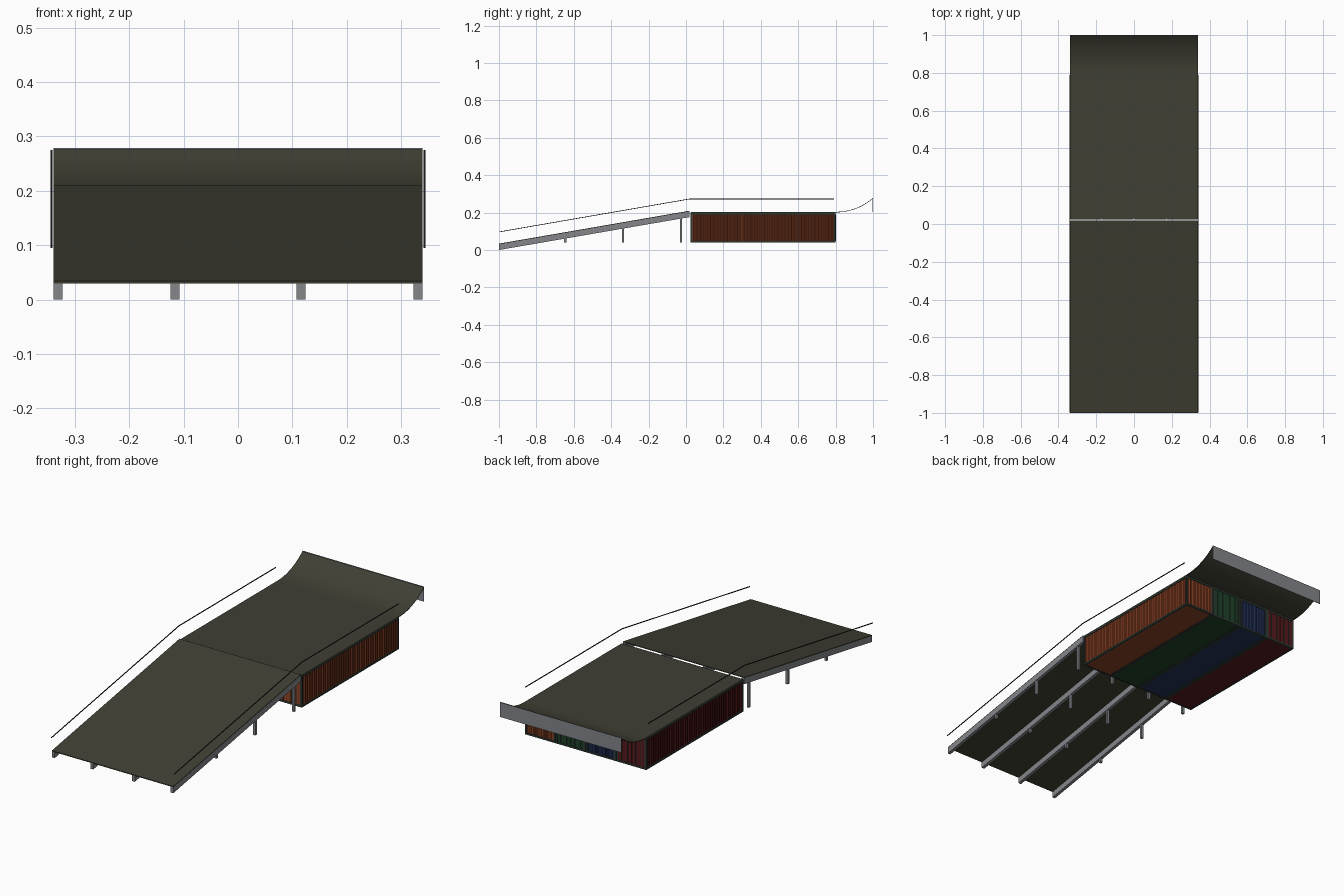
import bpy, bmesh, math
from mathutils import Vector

if "Cube" in bpy.data.objects:
    bpy.data.objects.remove(bpy.data.objects["Cube"])


def mat(name, rgb):
    m = bpy.data.materials.new(name)
    m.diffuse_color = (*rgb, 1)
    m.use_nodes = True
    m.node_tree.nodes["Principled BSDF"].inputs["Base Color"].default_value = m.diffuse_color
    return m


OLIVE = mat("olive deck", (0.052, 0.050, 0.034))
STEEL = mat("grey steel", (0.23, 0.24, 0.26))
FRAME = mat("dark green frame", (0.030, 0.045, 0.036))
BLACK = mat("black rail", (0.015, 0.016, 0.018))
RED = mat("dark red", (0.095, 0.010, 0.012))
BLUE = mat("navy blue", (0.018, 0.034, 0.105))
GREEN = mat("dark green", (0.013, 0.055, 0.022))
ORANGE = mat("rust orange", (0.26, 0.055, 0.019))


def finish(bm, name, material):
    bmesh.ops.recalc_face_normals(bm, faces=bm.faces)
    me = bpy.data.meshes.new(name)
    bm.to_mesh(me)
    bm.free()
    me.materials.append(material)
    ob = bpy.data.objects.new(name, me)
    bpy.context.collection.objects.link(ob)
    return ob


def add_box(bm, lo, hi):
    r = bmesh.ops.create_cube(bm, size=1)
    for v in r["verts"]:
        v.co = Vector([(lo[i] + hi[i]) / 2 + v.co[i] * (hi[i] - lo[i]) for i in range(3)])


def boxes(name, spans, material):
    bm = bmesh.new()
    for lo, hi in spans:
        add_box(bm, lo, hi)
    return finish(bm, name, material)


def prism(name, profile, x0, x1, material):
    """Extrude a closed (y, z) profile along x."""
    bm = bmesh.new()
    f = bm.faces.new([bm.verts.new((x0, y, z)) for y, z in profile])
    r = bmesh.ops.extrude_face_region(bm, geom=[f])
    for v in r["geom"]:
        if isinstance(v, bmesh.types.BMVert):
            v.co.x = x1
    return finish(bm, name, material)


def corrugate(bm, start, end, inward, z0, z1, waves, depth):
    """Trapezoid-wave sheet standing between two (x, y) points."""
    a, b, n = Vector(start), Vector(end), Vector(inward)
    prev = None
    for w in range(waves):
        for t, d in ((0, 0), (0.3, 0), (0.5, 1), (0.8, 1), (1, 0)):
            if t == 1 and w < waves - 1:
                continue
            p = a.lerp(b, (w + t) / waves) + n * (d * depth)
            cur = [bm.verts.new((p.x, p.y, z)) for z in (z0, z1)]
            if prev:
                bm.faces.new((prev[0], cur[0], cur[1], prev[1]))
            prev = cur


# Shipping containers
Y0, Y1, Z0, Z1, HW, B = 0.025, 0.80, 0.04, 0.20, 0.0835, 0.009


def container(cx, label, material, door_at_back):
    xa, xb = cx - HW, cx + HW
    spans = []
    # edge frame: posts, long rails, cross rails
    for x in (xa, xb - B):
        for y in (Y0, Y1 - B):
            spans.append(((x, y, Z0), (x + B, y + B, Z1)))
        for z in (Z0, Z1 - B):
            spans.append(((x, Y0 + B, z), (x + B, Y1 - B, z + B)))
    for y in (Y0, Y1 - B):
        for z in (Z0, Z1 - B):
            spans.append(((xa + B, y, z), (xb - B, y + B, z + B)))
    boxes(label + "_container_frame", spans, FRAME)
    # floor and roof sheets
    boxes(label + "_container_floor_roof",
          [((xa + B, Y0 + B, z), (xb - B, Y1 - B, z + 0.004)) for z in (Z0 + 0.001, Z1 - 0.005)],
          material)
    # corrugated side and end walls
    za, zb, s = Z0 + B, Z1 - B, 0.002
    bm = bmesh.new()
    for x, n in ((xa + s, 1), (xb - s, -1)):
        corrugate(bm, (x, Y0 + B), (x, Y1 - B), (n, 0), za, zb, 42, 0.004)
    ye, n = (Y0 + s, 1) if door_at_back else (Y1 - s, -1)
    corrugate(bm, (xa + B, ye), (xb - B, ye), (0, n), za, zb, 8, 0.004)
    finish(bm, label + "_container_walls", material)
    # double door with locking rods
    yd, out = (Y1 - s, 1) if door_at_back else (Y0 + s, -1)
    ya, yb = sorted((yd, yd - out * 0.005))
    boxes(label + "_container_doors",
          [((xa + B, ya, za), (cx - 0.001, yb, zb)), ((cx + 0.001, ya, za), (xb - B, yb, zb))],
          material)
    ra, rb = sorted((yd, yd + out * 0.003))
    boxes(label + "_door_rods",
          [((cx + d - 0.0015, ra, za), (cx + d + 0.0015, rb, zb)) for d in (-0.055, -0.022, 0.022, 0.055)],
          FRAME)


for cx, label, m, back in ((-0.255, "red", RED, True), (-0.085, "blue", BLUE, False),
                           (0.085, "green", GREEN, True), (0.255, "orange", ORANGE, False)):
    container(cx, label, m, back)

# Flat deck on top of the containers
W = 0.339
boxes("flat_deck", [((-W, 0.028, 0.2), (W, 0.80, 0.204))], OLIVE)

# Curved kicker at the back
R, T, N = 0.305, 0.003, 20
amax = math.asin(0.2 / R)
arc = [(0.8 + R * math.sin(amax * i / N), 0.204 + R * (1 - math.cos(amax * i / N))) for i in range(N + 1)]
kicker = prism("curved_kicker", arc + [(y, z - T) for y, z in reversed(arc)], -W, W, OLIVE)
bpy.context.view_layer.objects.active = kicker
kicker.select_set(True)
bpy.ops.object.shade_smooth_by_angle(angle=math.radians(30))
boxes("kicker_back_plate", [((-W, 0.997, 0.204), (W, 1.0, arc[-1][1]))], STEEL)

# Sloped ramp deck
YE, SLOPE = 0.018, 0.1725


def ramp_z(y):
    return (y + 1) * SLOPE


def sloped(name, za, zb, x0, x1, m, ya=-1.0, yb=YE):
    prism(name, [(ya, ramp_z(ya) + za), (yb, ramp_z(yb) + za),
                 (yb, ramp_z(yb) + zb), (ya, ramp_z(ya) + zb)], x0, x1, m)


sloped("ramp_deck", 0.030, 0.034, -W, W, OLIVE)

# Ramp beams and their posts
for i, x in enumerate((-0.331, -0.116, 0.116, 0.331)):
    sloped(f"ramp_beam_{i + 1}", 0.0, 0.030, x - 0.008, x + 0.008, STEEL)
    boxes(f"ramp_posts_{i + 1}",
          [((x - 0.006, y - 0.006, Z0), (x + 0.006, y + 0.006, ramp_z(y) + 0.01))
           for y in (-0.645, -0.337, -0.027)], STEEL)

# Thin side rails following ramp and deck
for side, x in (("left", -0.343), ("right", 0.343)):
    r = 0.0018
    path = [(-0.998, 0.097), (0.02, 0.273), (0.79, 0.273)]
    prof = [(y, z + r) for y, z in path] + [(y, z - r) for y, z in reversed(path)]
    prism(side + "_side_rail", prof, x - r, x + r, BLACK)
